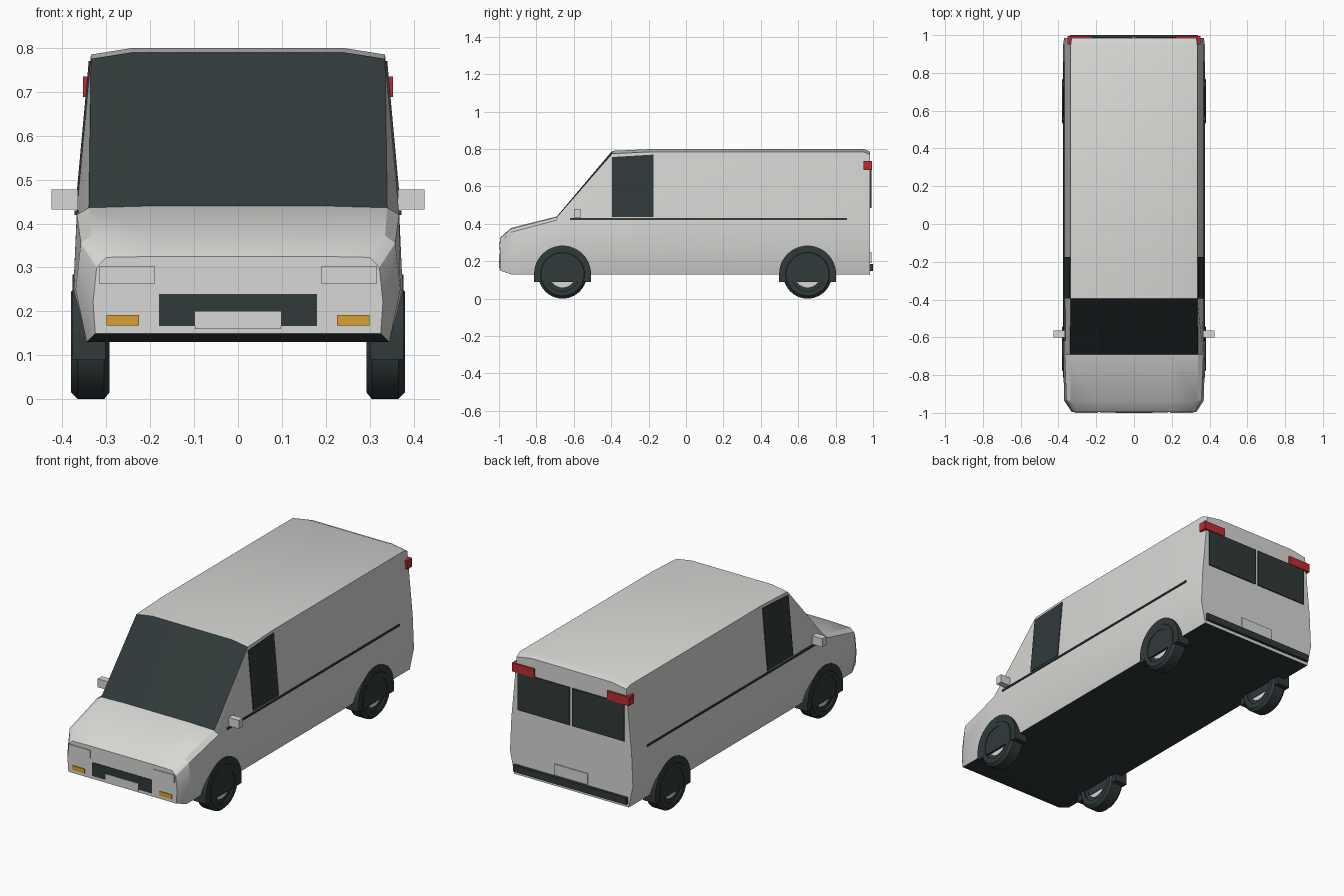
import bpy, bmesh, math
from mathutils import Vector

if "Cube" in bpy.data.objects:
    bpy.data.objects.remove(bpy.data.objects["Cube"], do_unlink=True)


def material(name, rgb):
    m = bpy.data.materials.new(name)
    m.use_nodes = True
    m.diffuse_color = (*rgb, 1)
    m.node_tree.nodes["Principled BSDF"].inputs["Base Color"].default_value = (*rgb, 1)
    return m


PAINT = material("light grey paint", (0.68, 0.68, 0.66))
DARK = material("dark glass and rubber", (0.03, 0.041, 0.042))
RED = material("red lens", (0.5, 0.025, 0.03))
AMBER = material("amber lens", (0.7, 0.35, 0.03))


def finish(name, bm, mats, smooth=None):
    bmesh.ops.recalc_face_normals(bm, faces=bm.faces)
    mesh = bpy.data.meshes.new(name)
    bm.to_mesh(mesh)
    bm.free()
    obj = bpy.data.objects.new(name, mesh)
    bpy.context.collection.objects.link(obj)
    for m in mats:
        mesh.materials.append(m)
    if smooth:
        bpy.ops.object.select_all(action='DESELECT')
        obj.select_set(True)
        bpy.context.view_layer.objects.active = obj
        bpy.ops.object.shade_smooth_by_angle(angle=math.radians(smooth))
    return obj


def prism(name, outline, offset, mat):
    """Extrude a flat outline along an offset."""
    bm = bmesh.new()
    face = bm.faces.new([bm.verts.new(p) for p in outline])
    new = bmesh.ops.extrude_face_region(bm, geom=[face], use_keep_orig=True)
    moved = [v for v in new["geom"] if isinstance(v, bmesh.types.BMVert)]
    bmesh.ops.translate(bm, verts=moved, vec=Vector(offset))
    return finish(name, bm, [mat])


def box(name, x, y, z, mat):
    corners = [(x[0], y[0], z[0]), (x[1], y[0], z[0]), (x[1], y[0], z[1]), (x[0], y[0], z[1])]
    return prism(name, corners, (0, y[1] - y[0], 0), mat)


def lathe(name, profile, centre, mat, steps=40):
    """Turn a closed (x, radius) profile about the wheel axle."""
    bm = bmesh.new()
    rings = []
    for i in range(steps):
        a = math.tau * i / steps
        rings.append([bm.verts.new((x, centre[0] + r * math.cos(a), centre[1] + r * math.sin(a)))
                      for x, r in profile])
    n = len(profile)
    for i in range(steps):
        a, b = rings[i], rings[(i + 1) % steps]
        for j in range(n):
            k = (j + 1) % n
            bm.faces.new((a[j], a[k], b[k], b[j]))
    return finish(name, bm, [mat], 30)


# Body shell: half sections from sill to roof, lofted front to back
SILL, WAIST, BELT = (0.345, 0.13), (0.375, 0.25), (0.367, 0.43)
sections = [
    (-0.995, [(0.325, 0.15), (0.33, 0.22), (0.322, 0.30), (0.30, 0.323), (0.2, 0.325)]),
    (-0.935, [SILL, (0.37, 0.25), (0.358, 0.355), (0.335, 0.373), (0.2, 0.378)]),
    (-0.69, [SILL, WAIST, (0.367, 0.42), (0.34, 0.436), (0.2, 0.44)]),
    (-0.395, [SILL, WAIST, BELT, (0.335, 0.775), (0.24, 0.79)]),
    (-0.18, [SILL, WAIST, BELT, (0.335, 0.785), (0.24, 0.80)]),
    (0.95, [SILL, WAIST, BELT, (0.335, 0.785), (0.24, 0.80)]),
    (0.985, [SILL, (0.37, 0.25), (0.362, 0.43), (0.33, 0.77), (0.24, 0.785)]),
]
bm = bmesh.new()
rings = []
for y, half in sections:
    loop = half + [(-x, z) for x, z in reversed(half)]
    rings.append([bm.verts.new((x, y, z)) for x, z in loop])
for s in range(len(rings) - 1):
    a, b = rings[s], rings[s + 1]
    for j in range(len(a)):
        k = (j + 1) % len(a)
        f = bm.faces.new((a[j], a[k], b[k], b[j]))
        windscreen = s == 2 and j in (3, 4, 5)
        underside = j == len(a) - 1
        f.material_index = 1 if windscreen or underside else 0
bm.faces.new(rings[0])
bm.faces.new(rings[-1])
finish("body", bm, [PAINT, DARK], 30)


def wall_x(z):
    return 0.367 - 0.032 * (z - 0.43) / 0.35


# Parts repeated on both sides
for side, s in (("left", 1), ("right", -1)):
    def span(a, b):
        return (s * a, s * b)

    pane = [(-0.395, 0.437), (-0.175, 0.437), (-0.175, 0.77), (-0.395, 0.757)]
    prism(side + "_door_window", [(s * (wall_x(z) - 0.003), y, z) for y, z in pane],
          (s * 0.007, 0, 0), DARK)
    box(side + "_side_trim", span(0.362, 0.372), (-0.62, 0.86), (0.42, 0.43), DARK)
    box(side + "_mirror", span(0.364, 0.425), (-0.6, -0.565), (0.432, 0.478), PAINT)
    box(side + "_headlight", span(0.19, 0.316), (-1.0, -0.95), (0.262, 0.303), PAINT)
    box(side + "_indicator", span(0.225, 0.3), (-0.999, -0.99), (0.168, 0.192), AMBER)
    box(side + "_tail_light", span(0.22, 0.353), (0.95, 0.994), (0.688, 0.735), RED)
    box(side + "_rear_window", span(0.008, 0.32), (0.98, 0.991), (0.485, 0.69), DARK)

    # Wheels with arches
    for end, y in (("front", -0.66), ("rear", 0.65)):
        name = side + "_" + end
        c = (y, 0.13)
        lathe(name + "_tyre", [(s * x, r) for x, r in (
            (0.293, 0.09), (0.293, 0.115), (0.305, 0.13),
            (0.365, 0.13), (0.38, 0.115), (0.38, 0.09))], c, DARK)
        lathe(name + "_hub", [(s * x, r) for x, r in (
            (0.305, 0.002), (0.305, 0.07), (0.365, 0.07), (0.365, 0.002))], c, PAINT)
        lathe(name + "_rim", [(s * x, r) for x, r in (
            (0.3, 0.07), (0.3, 0.095), (0.37, 0.095), (0.37, 0.07))], c, DARK)
        arc = [math.pi * i / 24 for i in range(25)]
        outline = [(y + 0.152, 0.09)]
        outline += [(y + 0.152 * math.cos(a), 0.132 + 0.152 * math.sin(a)) for a in arc]
        outline += [(y - 0.152, 0.09)]
        prism(name + "_arch", [(s * 0.302, py, pz) for py, pz in outline],
              (s * 0.075, 0, 0), DARK)

# Nose and tail details
box("grille", (-0.18, 0.18), (-0.998, -0.99), (0.167, 0.24), DARK)
box("front_number_plate", (-0.098, 0.098), (-1.0, -0.99), (0.16, 0.2), PAINT)
box("rear_number_plate", (-0.1, 0.1), (0.98, 0.991), (0.19, 0.25), PAINT)
box("rear_bumper", (-0.34, 0.34), (0.975, 1.0), (0.148, 0.185), DARK)
